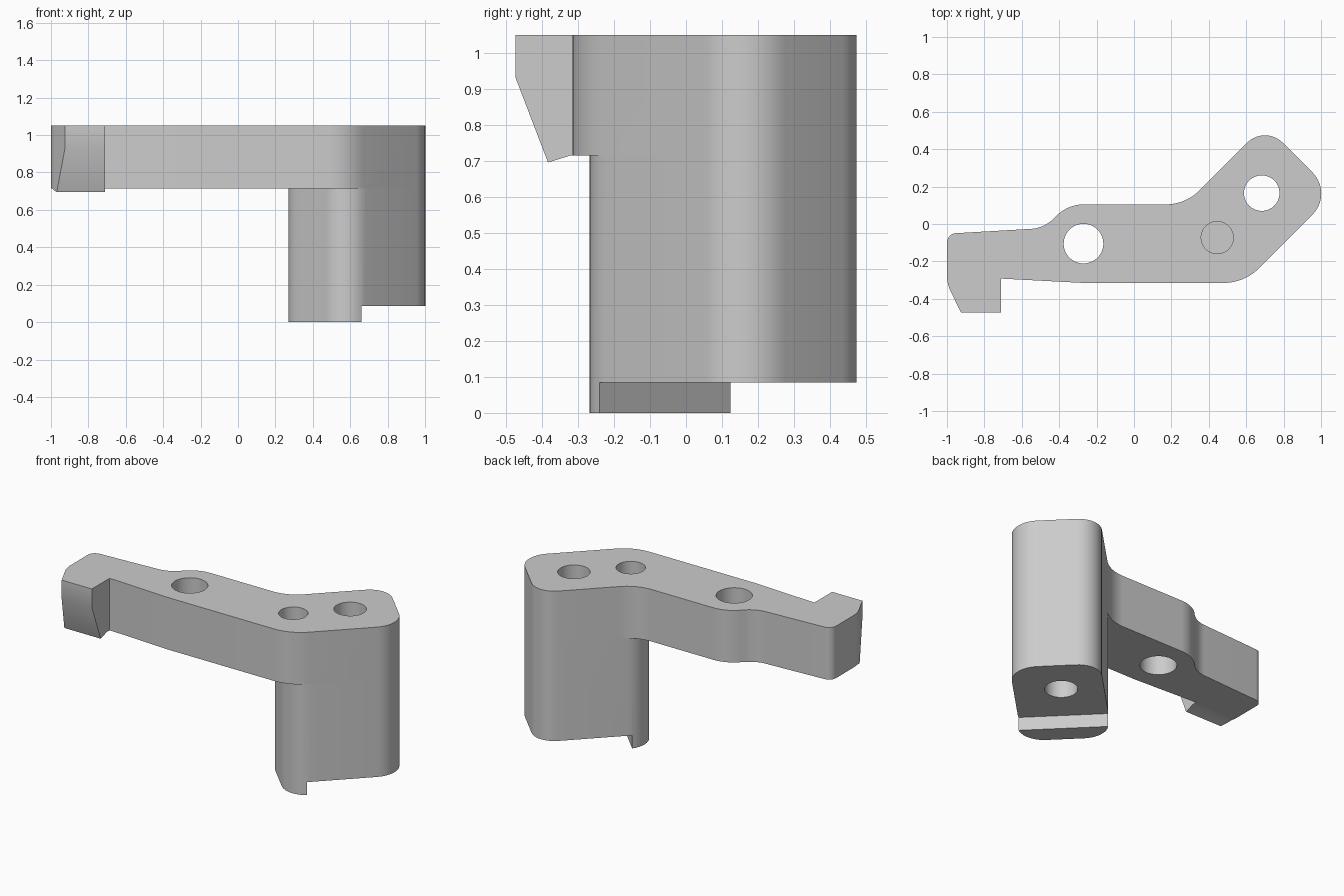
import bpy, bmesh, math
from mathutils import Vector

cube = bpy.data.objects.get("Cube")
if cube:
    bpy.data.objects.remove(cube, do_unlink=True)

grey = bpy.data.materials.new("light_grey")
grey.use_nodes = True
grey.diffuse_color = (0.604, 0.604, 0.604, 1)
grey.node_tree.nodes["Principled BSDF"].inputs["Base Color"].default_value = grey.diffuse_color

TOP, ARM_BASE, STEP = 1.05, 0.715, 0.085


def diagonal(total, diff):
    """Point given by x + y and x - y, for edges running at 45 degrees."""
    return (total + diff) / 2, (total - diff) / 2


def rounded(corners, steps=10):
    """Polygon outline with each (x, y, radius) corner filleted."""
    pts = []
    for i, (x, y, r) in enumerate(corners):
        p = Vector((x, y))
        if r == 0:
            pts.append(p)
            continue
        a = (Vector(corners[i - 1][:2]) - p).normalized()
        b = (Vector(corners[(i + 1) % len(corners)][:2]) - p).normalized()
        half = a.angle(b) / 2
        centre = p + (a + b).normalized() * r / math.sin(half)
        start = (p + a * r / math.tan(half) - centre).normalized()
        end = (p + b * r / math.tan(half) - centre).normalized()
        pts += [centre + start.slerp(end, k / steps) * r for k in range(steps + 1)]
    return pts


def add_object(name, bm):
    bmesh.ops.recalc_face_normals(bm, faces=bm.faces)
    mesh = bpy.data.meshes.new(name)
    bm.to_mesh(mesh)
    bm.free()
    mesh.materials.append(grey)
    obj = bpy.data.objects.new(name, mesh)
    bpy.context.collection.objects.link(obj)
    return obj


def extrude(bm, height):
    ext = bmesh.ops.extrude_face_region(bm, geom=bm.faces[:])
    verts = [g for g in ext["geom"] if isinstance(g, bmesh.types.BMVert)]
    bmesh.ops.translate(bm, verts=verts, vec=(0, 0, height))


def outline_face(pts, z):
    bm = bmesh.new()
    bm.faces.new([bm.verts.new((p[0], p[1], z)) for p in pts])
    return bm


def cut_all(bm, point, normal, clear=False):
    geom = bm.verts[:] + bm.edges[:] + bm.faces[:]
    return bmesh.ops.bisect_plane(bm, geom=geom, plane_co=point, plane_no=normal,
                                  clear_outer=clear)["geom_cut"]


def boolean(target, tool, operation):
    mod = target.modifiers.new(operation.lower(), "BOOLEAN")
    mod.object, mod.operation, mod.solver = tool, operation, "EXACT"
    bpy.context.view_layer.objects.active = target
    bpy.ops.object.modifier_apply(modifier=mod.name)
    bpy.data.objects.remove(tool, do_unlink=True)


# Arm: one outline with hooked tip, round boss and diagonal end
arm_outline = rounded([
    (-0.71, -0.292, 0), (-0.27, -0.315, 0), (0.59, -0.315, 0.27),
    (*diagonal(1.23, 0.905), 0.16), (*diagonal(1.23, 0.17), 0.135),
    (0.275, 0.105, 0.25), (-0.355, 0.105, 0.21), (-0.48, -0.022, 0.18),
    (-1, -0.052, 0.05), (-1, -0.32, 0.2), (-0.925, -0.473, 0), (-0.71, -0.473, 0)])
bm = outline_face(arm_outline, ARM_BASE)
cut_all(bm, (0, -0.32, 0), (0, -1, 0))
extrude(bm, TOP - ARM_BASE)
# Hook underside slopes down, hook front slopes back
for v in bm.verts:
    if v.co.z < 0.8 and v.co.y < -0.32:
        v.co.z += (v.co.y + 0.32) * 0.31
slope = Vector((0, -0.235, -0.09)).normalized()
cut = cut_all(bm, (0, -0.473, 0.93), slope, clear=True)
bmesh.ops.holes_fill(bm, edges=[g for g in cut if isinstance(g, bmesh.types.BMEdge)])
bracket = add_object("bracket", bm)

# Column: rounded block under the diagonal end
column = outline_face(rounded([
    (*diagonal(0.245, 0.17), 0.15), (*diagonal(0.245, 0.905), 0.15),
    (*diagonal(1.23, 0.905), 0.16), (*diagonal(1.23, 0.17), 0.135)]), 0)
extrude(column, ARM_BASE)
boolean(bracket, add_object("column", column), "UNION")

# Step that leaves only a thin foot at the inner edge of the column
step = outline_face([diagonal(s, d) for s, d in
                     ((0.42, 0), (0.42, 1.1), (1.5, 1.1), (1.5, 0))], -0.1)
extrude(step, STEP + 0.1)
boolean(bracket, add_object("step_cutter", step), "DIFFERENCE")

# Two through holes and one blind hole
for x, y, radius, bottom in ((-0.27, -0.105, 0.106, -0.2),
                             (0.683, 0.165, 0.095, -0.2),
                             (0.445, -0.073, 0.086, 0.5)):
    hole = bmesh.new()
    bmesh.ops.create_cone(hole, cap_ends=True, segments=48, radius1=radius,
                          radius2=radius, depth=1.2 - bottom)
    bmesh.ops.translate(hole, verts=hole.verts, vec=(x, y, (1.2 + bottom) / 2))
    boolean(bracket, add_object("hole_cutter", hole), "DIFFERENCE")

bpy.ops.object.select_all(action="DESELECT")
bracket.select_set(True)
bpy.context.view_layer.objects.active = bracket
bpy.ops.object.shade_smooth_by_angle(angle=math.radians(25))
